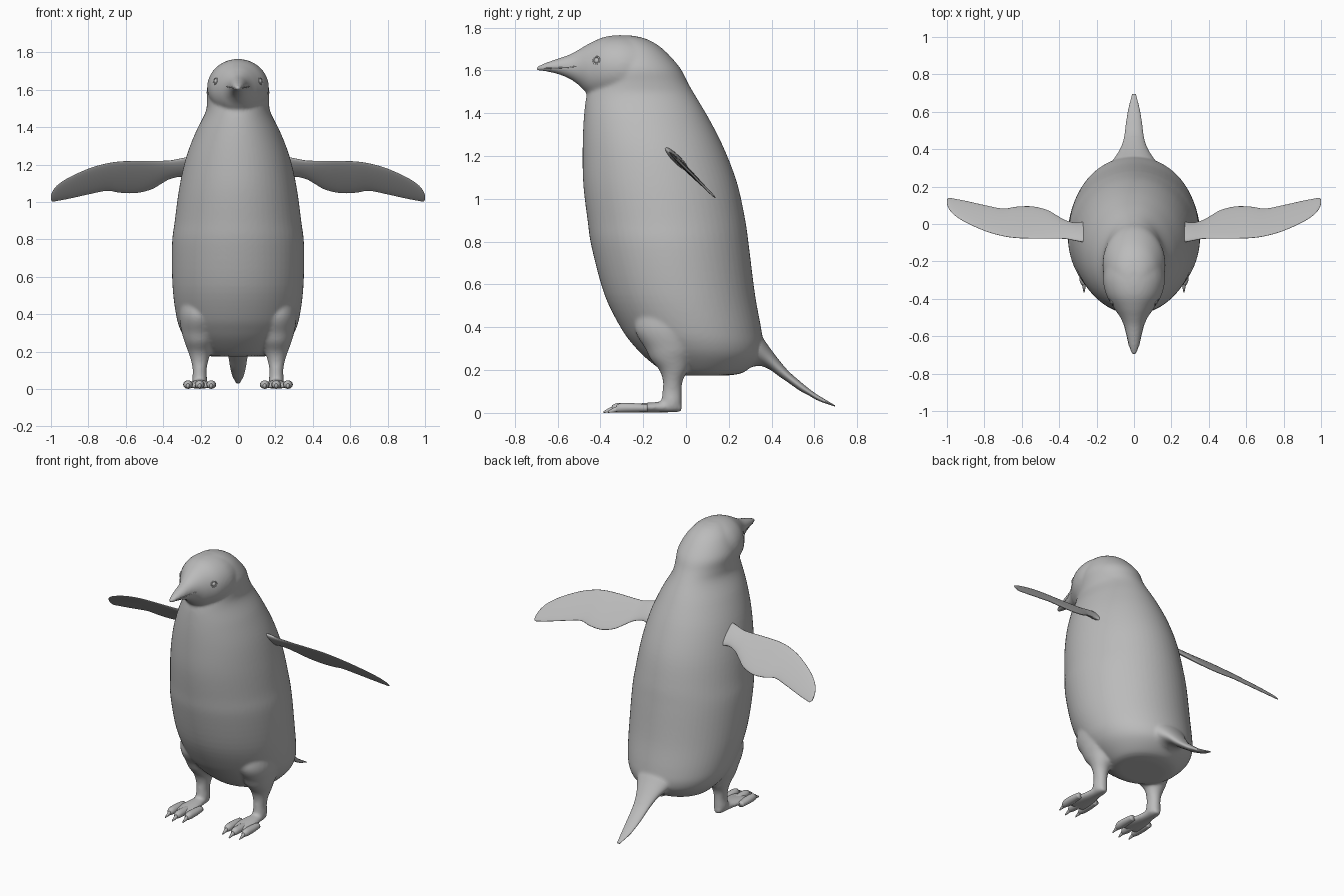
import bpy, bmesh, math
from mathutils import Vector

if "Cube" in bpy.data.objects:
    bpy.data.objects.remove(bpy.data.objects["Cube"], do_unlink=True)

GREY = (0.5, 0.5, 0.5, 1.0)
plumage = bpy.data.materials.new("plain_grey")
plumage.use_nodes = True
plumage.diffuse_color = GREY
for node in plumage.node_tree.nodes:
    if node.type == "BSDF_PRINCIPLED":
        node.inputs["Base Color"].default_value = GREY


def refine(stations, steps=5):
    """Smoothly interpolate a list of station tuples."""
    result = []
    last = len(stations) - 1
    for i in range(last):
        before, start = stations[max(i - 1, 0)], stations[i]
        end, after = stations[i + 1], stations[min(i + 2, last)]
        for k in range(steps):
            t = k / steps
            result.append([
                b + t * ((c - a) / 2 + t * ((2 * a - 5 * b + 4 * c - d) / 2
                                            + t * (3 * b - a - 3 * c + d) / 2))
                for a, b, c, d in zip(before, start, end, after)])
    result.append(list(stations[-1]))
    return result


def loft(bm, stations, section, sides=32):
    """Skin elliptical rings; section gives centre and two half axes."""
    rings = []
    for station in refine(stations):
        centre, u, v = section(*station)
        ring = []
        for k in range(sides):
            angle = math.tau * k / sides
            ring.append(bm.verts.new(centre + u * math.cos(angle) + v * math.sin(angle)))
        rings.append(ring)
    faces = [bm.faces.new(rings[0]), bm.faces.new(rings[-1])]
    for low, high in zip(rings, rings[1:]):
        for k in range(sides):
            n = (k + 1) % sides
            faces.append(bm.faces.new((low[k], low[n], high[n], high[k])))
    bmesh.ops.recalc_face_normals(bm, faces=faces)


def upright(x=0.0):
    """Horizontal rings: height, front, back, half width."""
    def section(z, front, back, width):
        return (Vector((x, (front + back) / 2, z)),
                Vector((width, 0, 0)), Vector((0, (back - front) / 2, 0)))
    return section


def lengthwise(x=0.0, shift=0.0):
    """Rings facing front: depth, top, bottom, half width."""
    def section(y, top, bottom, width):
        return (Vector((x, y + shift, (top + bottom) / 2)),
                Vector((width, 0, 0)), Vector((0, 0, (top - bottom) / 2)))
    return section


def wing_section(side):
    """Thin slanted rings: reach, leading height, trailing height, half thickness."""
    def section(x, top, bottom, thick):
        mid, half = (top + bottom) / 2, (top - bottom) / 2
        return (Vector((side * x, 1.142 - mid, mid)),
                Vector((0, -half, half)), Vector((0, thick, thick)) * 0.7)
    return section


def finish(bm, name):
    mesh = bpy.data.meshes.new(name)
    bm.to_mesh(mesh)
    bm.free()
    mesh.polygons.foreach_set("use_smooth", [True] * len(mesh.polygons))
    mesh.materials.append(plumage)
    obj = bpy.data.objects.new(name, mesh)
    bpy.context.collection.objects.link(obj)
    return obj


def single_loft(name, stations, section):
    bm = bmesh.new()
    loft(bm, stations, section)
    return finish(bm, name)


TORSO = [
    (0.175, -0.05, 0.2, 0.15), (0.19, -0.1, 0.27, 0.2), (0.25, -0.18, 0.34, 0.265),
    (0.31, -0.24, 0.36, 0.305), (0.39, -0.3, 0.352, 0.33), (0.55, -0.38, 0.323, 0.35),
    (0.77, -0.44, 0.295, 0.353), (0.9, -0.46, 0.277, 0.338), (1.07, -0.48, 0.24, 0.315),
    (1.23, -0.483, 0.18, 0.28), (1.37, -0.478, 0.11, 0.228), (1.48, -0.465, 0.045, 0.174),
    (1.54, -0.44, 0.01, 0.166), (1.615, -0.42, -0.03, 0.165), (1.7, -0.39, -0.108, 0.125),
    (1.745, -0.35, -0.18, 0.076), (1.763, -0.31, -0.25, 0.03)]
BILL = [
    (-0.22, 1.755, 1.46, 0.155), (-0.3, 1.765, 1.46, 0.165), (-0.38, 1.757, 1.465, 0.148),
    (-0.45, 1.727, 1.485, 0.107), (-0.5, 1.698, 1.53, 0.073), (-0.543, 1.675, 1.56, 0.053),
    (-0.6, 1.655, 1.583, 0.039), (-0.65, 1.638, 1.594, 0.028), (-0.7, 1.617, 1.6, 0.013)]
TAIL = [
    (0.2, 0.5, 0.22, 0.18), (0.3, 0.42, 0.215, 0.14), (0.345, 0.37, 0.22, 0.11),
    (0.39, 0.306, 0.203, 0.08), (0.436, 0.245, 0.17, 0.06), (0.48, 0.194, 0.14, 0.05),
    (0.53, 0.15, 0.105, 0.044), (0.576, 0.112, 0.08, 0.037), (0.62, 0.081, 0.056, 0.029),
    (0.695, 0.036, 0.03, 0.01)]
LEG = [
    (0.55, -0.2, 0.1, 0.1), (0.4, -0.24, 0.1, 0.11), (0.3, -0.19, 0.06, 0.095),
    (0.25, -0.165, 0.03, 0.08), (0.2, -0.125, 0.01, 0.062), (0.15, -0.108, -0.015, 0.046),
    (0.1, -0.11, -0.02, 0.037), (0.05, -0.115, -0.02, 0.04), (0.015, -0.11, -0.025, 0.036)]
FOOT = [
    (-0.02, 0.04, 0.005, 0.02), (-0.06, 0.055, 0.002, 0.035), (-0.12, 0.052, 0.002, 0.042),
    (-0.2, 0.046, 0.002, 0.062), (-0.27, 0.036, 0.003, 0.08), (-0.29, 0.025, 0.008, 0.078)]
TOE = [(-0.2, 0.04, 0.005, 0.02), (-0.26, 0.045, 0.002, 0.026),
       (-0.32, 0.046, 0.001, 0.024), (-0.345, 0.036, 0.004, 0.014)]
CLAW = [(-0.32, 0.036, 0.008, 0.015), (-0.35, 0.028, 0.003, 0.01), (-0.385, 0.008, 0, 0.003)]
FLIPPER = [
    (0.2, 1.25, 1.1, 0.02), (0.29, 1.235, 1.135, 0.018), (0.36, 1.222, 1.125, 0.013),
    (0.41, 1.22, 1.098, 0.012), (0.465, 1.22, 1.067, 0.011), (0.545, 1.22, 1.048, 0.01),
    (0.63, 1.217, 1.05, 0.01), (0.7, 1.207, 1.06, 0.009), (0.79, 1.182, 1.043, 0.008),
    (0.893, 1.137, 1.02, 0.007), (0.96, 1.095, 1.007, 0.006), (0.99, 1.06, 1.003, 0.005),
    (1.0, 1.035, 1.012, 0.003)]

# Body, head, tail root, legs and webbed feet fused into one soft skin
skin = bmesh.new()
loft(skin, TORSO, upright(), 64)
loft(skin, BILL, lengthwise(), 48)
loft(skin, TAIL[:6], lengthwise())
FOOT_X = 0.205
for side in (1, -1):
    loft(skin, LEG, upright(side * FOOT_X))
    loft(skin, FOOT, lengthwise(side * FOOT_X))
body = finish(skin, "body")
remesh = body.modifiers.new("fuse", "REMESH")
remesh.mode = "VOXEL"
remesh.voxel_size = 0.009
remesh.use_smooth_shade = True
soften = body.modifiers.new("soften", "SMOOTH")
soften.factor = 0.5
soften.iterations = 8

single_loft("tail", TAIL, lengthwise())

for side, label in ((1, "left"), (-1, "right")):
    single_loft("flipper_" + label, FLIPPER, wing_section(side))

    # Three toes with claws, the middle one longest
    toes, claws = bmesh.new(), bmesh.new()
    for place in (-1, 0, 1):
        spot = lengthwise(side * FOOT_X + place * 0.062, 0.02 * abs(place))
        loft(toes, TOE, spot, 16)
        loft(claws, CLAW, spot, 12)
    finish(toes, "toes_" + label)
    finish(claws, "claws_" + label)

    # Eye bead with a thin lid ring
    facing = Vector((side * 0.85, -0.5, 0.15))
    eye_at = Vector((side * 0.113, -0.414, 1.645))
    bpy.ops.mesh.primitive_uv_sphere_add(segments=24, ring_count=12, radius=0.016, location=eye_at)
    eye = bpy.context.object
    eye.name = "eye_" + label
    bpy.ops.mesh.primitive_torus_add(
        major_radius=0.017, minor_radius=0.004, major_segments=24, minor_segments=8,
        location=eye_at + facing * 0.008, rotation=facing.to_track_quat("Z", "Y").to_euler())
    lid = bpy.context.object
    lid.name = "eyelid_" + label
    for part in (eye, lid):
        part.data.materials.append(plumage)
        part.data.polygons.foreach_set("use_smooth", [True] * len(part.data.polygons))

# Mouth seam running around the tip of the bill
half = [(0.068, -0.5, 1.62), (0.05, -0.543, 1.615), (0.036, -0.6, 1.612), (0.025, -0.65, 1.61)]
path = half + [(0, -0.694, 1.607)] + [(-x, y, z) for x, y, z in reversed(half)]
curve = bpy.data.curves.new("mouth_line", "CURVE")
curve.dimensions = "3D"
curve.bevel_depth = 0.003
spline = curve.splines.new("POLY")
spline.points.add(len(path) - 1)
for point, place in zip(spline.points, path):
    point.co = (*place, 1)
curve.materials.append(plumage)
bpy.context.collection.objects.link(bpy.data.objects.new("mouth_line", curve))
